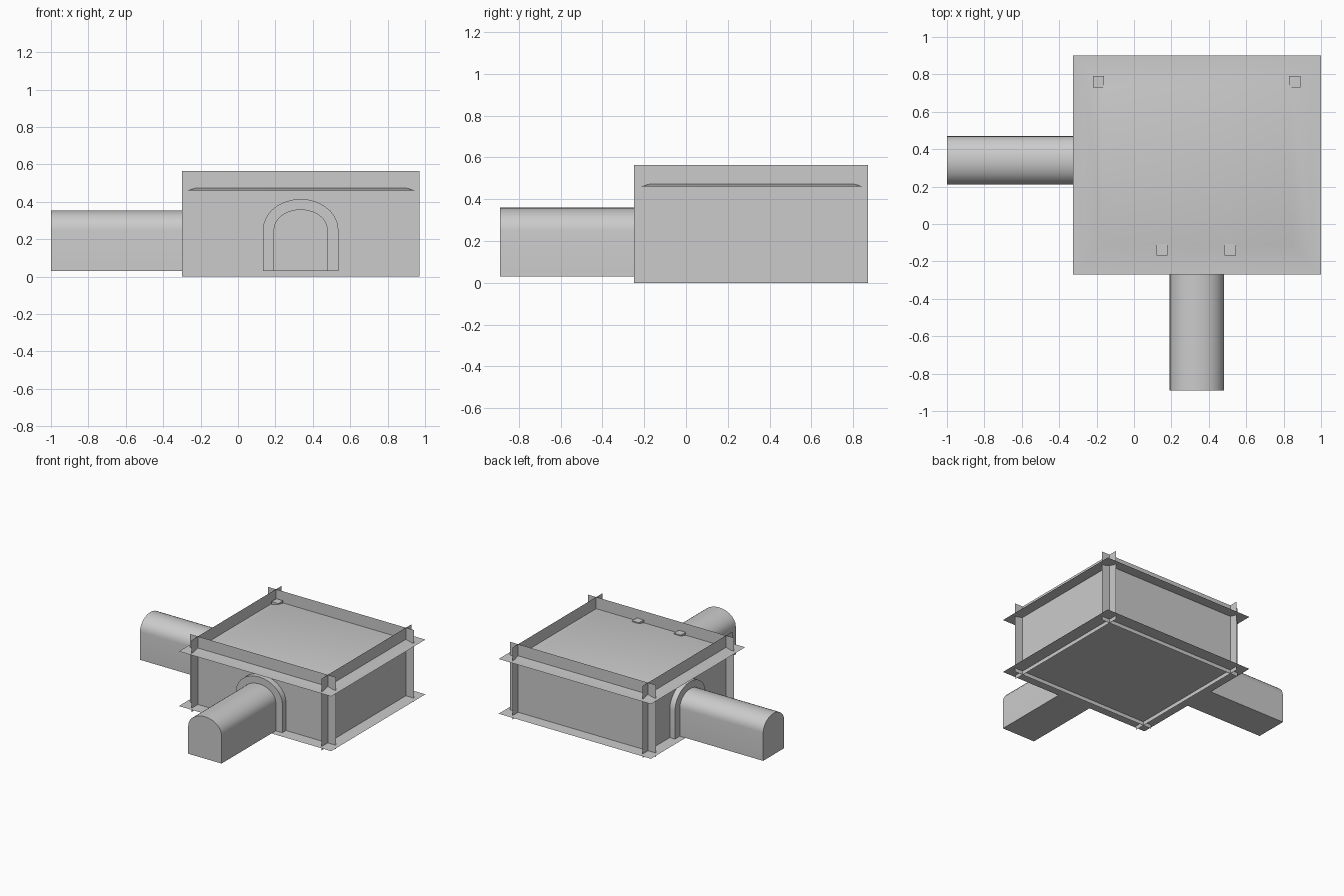
import bpy
import bmesh
import math
from mathutils import Matrix, Vector

old = bpy.data.objects.get("Cube")
if old:
    bpy.data.objects.remove(old, do_unlink=True)

stone = bpy.data.materials.new("grey_stone")
stone.use_nodes = True
GREY = (0.6, 0.6, 0.6, 1)
stone.diffuse_color = GREY
stone.node_tree.nodes["Principled BSDF"].inputs["Base Color"].default_value = GREY

# Room limits
LEFT, RIGHT, FRONT, BACK = -0.23, 0.90, -0.17, 0.80
FLOOR, CEILING, TOP = 0.03, 0.46, 0.565


def finish(name, bm, smooth=False):
    mesh = bpy.data.meshes.new(name)
    bm.to_mesh(mesh)
    bm.free()
    mesh.materials.append(stone)
    obj = bpy.data.objects.new(name, mesh)
    bpy.context.collection.objects.link(obj)
    if smooth:
        bpy.ops.object.select_all(action="DESELECT")
        obj.select_set(True)
        bpy.context.view_layer.objects.active = obj
        bpy.ops.object.shade_smooth_by_angle(angle=math.radians(35))
    return obj


def sheet(name, corners):
    bm = bmesh.new()
    bm.faces.new([bm.verts.new(c) for c in corners])
    return finish(name, bm)


def rectangle(inset, z):
    x0, x1, y0, y1 = -0.325 + inset, 1.0 - inset, -0.27 + inset, 0.90 - inset
    return [(x0, y0, z), (x1, y0, z), (x1, y1, z), (x0, y1, z)]


def arch_outline(half, top, steps=14):
    """Straight legs with an elliptical head, in local x and z."""
    spring = 0.25
    pts = [(half, FLOOR)]
    for i in range(steps + 1):
        a = math.pi * i / steps
        pts.append((half * math.cos(a), spring + (top - spring) * math.sin(a)))
    return pts + [(-half, FLOOR)]


def extrude(bm, faces, length):
    out = bmesh.ops.extrude_face_region(bm, geom=faces)
    verts = [g for g in out["geom"] if isinstance(g, bmesh.types.BMVert)]
    bmesh.ops.translate(bm, verts=verts, vec=Vector((0, -length, 0)))
    bmesh.ops.recalc_face_normals(bm, faces=bm.faces)


def tunnel(name, half, top, length, place):
    bm = bmesh.new()
    face = bm.faces.new([bm.verts.new((x, 0, z)) for x, z in arch_outline(half, top)])
    extrude(bm, [face], length)
    bm.transform(place)
    finish(name, bm, True)


def arch_frame(name, half, top, place):
    bm = bmesh.new()
    inner = [bm.verts.new((x, 0, z)) for x, z in arch_outline(half, top)]
    outer = [bm.verts.new((x, 0, z)) for x, z in arch_outline(half + 0.06, top + 0.055)]
    faces = [bm.faces.new((inner[i], outer[i], outer[i + 1], inner[i + 1]))
             for i in range(len(inner) - 1)]
    extrude(bm, faces, 0.045)
    bm.transform(place)
    finish(name, bm, True)


# Floor sheet
sheet("floor", rectangle(0, FLOOR))

# Ceiling with a shallow raised centre
bm = bmesh.new()
rings = [[bm.verts.new(c) for c in rectangle(inset, z)]
         for inset, z in ((0, CEILING), (0.05, CEILING), (0.16, 0.49))]
for a, b in zip(rings, rings[1:]):
    for i in range(4):
        j = (i + 1) % 4
        bm.faces.new((a[i], a[j], b[j], b[i]))
bm.faces.new(rings[-1])
finish("ceiling", bm, True)

# Four walls that cross past each other at the corners
for name, y in (("front_wall", FRONT), ("back_wall", BACK)):
    sheet(name, [(-0.30, y, 0), (0.97, y, 0), (0.97, y, TOP), (-0.30, y, TOP)])
for name, x in (("right_wall", LEFT), ("left_wall", RIGHT)):
    sheet(name, [(x, -0.25, 0), (x, 0.87, 0), (x, 0.87, TOP), (x, -0.25, TOP)])

# Two vaulted tunnels, each with an arched frame
front_place = Matrix.Translation((0.335, FRONT, 0))
side_place = Matrix.Translation((LEFT, 0.34, 0)) @ Matrix.Rotation(-math.pi / 2, 4, "Z")
tunnel("front_tunnel", 0.145, 0.36, 0.72, front_place)
arch_frame("front_arch", 0.142, 0.36, front_place)
tunnel("side_tunnel", 0.13, 0.355, 0.77, side_place)
arch_frame("side_arch", 0.13, 0.355, side_place)

# Interior pillars reaching just through the ceiling
for i, (x, y) in enumerate(((0.15, -0.138), (0.515, -0.138), (-0.19, 0.76), (0.86, 0.76))):
    bm = bmesh.new()
    bmesh.ops.create_cube(bm, size=1)
    bmesh.ops.scale(bm, vec=(0.06, 0.06, 0.465), verts=bm.verts)
    bmesh.ops.translate(bm, vec=(x, y, 0.265), verts=bm.verts)
    finish(f"pillar_{i + 1}", bm)
